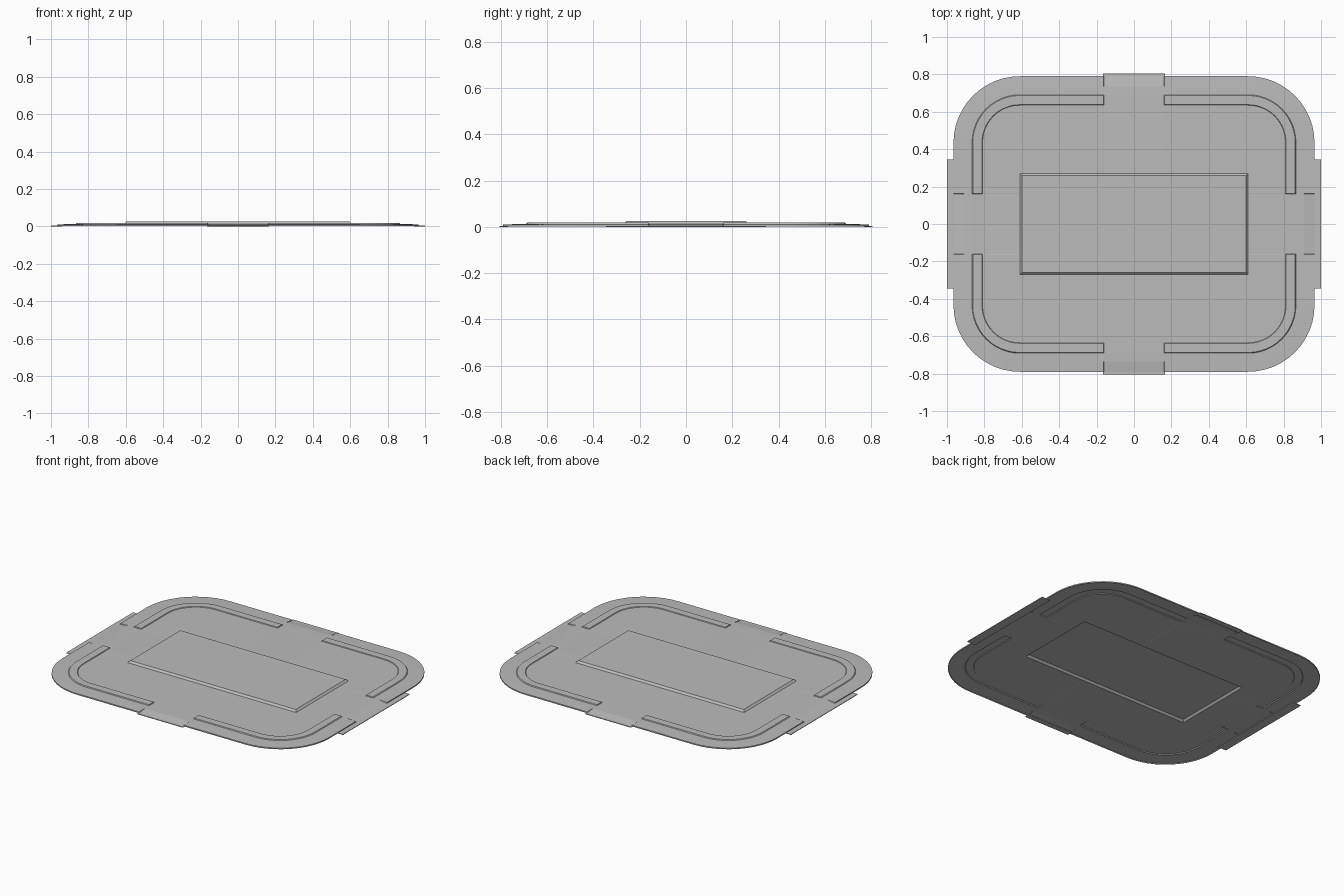
import bpy
import bmesh
from math import cos, sin, pi

cube = bpy.data.objects.get("Cube")
if cube:
    bpy.data.objects.remove(cube)

grey = bpy.data.materials.new("lid grey")
grey.use_nodes = True
grey.diffuse_color = (0.5, 0.5, 0.5, 1)
grey.node_tree.nodes["Principled BSDF"].inputs["Base Color"].default_value = (0.5, 0.5, 0.5, 1)

ARC_STEPS = 12
LATCH = 0.16      # half width of the latch gaps in the ridge
CX, CY = 0.61, 0.435


def make_object(name, bm):
    mesh = bpy.data.meshes.new(name)
    bm.to_mesh(mesh)
    bm.free()
    mesh.materials.append(grey)
    obj = bpy.data.objects.new(name, mesh)
    bpy.context.collection.objects.link(obj)
    return obj


def ring(bm, cx, cy, r, z, z_latch):
    """Rounded rectangle with a separate height across each latch gap."""
    pts = []
    corners = [(1, 1), (-1, 1), (-1, -1), (1, -1)]
    for i, (sx, sy) in enumerate(corners):
        # Latch gap in the middle of the side before this corner
        for t, h in ((-LATCH - 0.002, z), (-LATCH, z_latch), (LATCH, z_latch), (LATCH + 0.002, z)):
            side = [(cx + r, t), (-t, cy + r), (-cx - r, -t), (t, -cy - r)][i]
            pts.append((*side, h))
        for k in range(ARC_STEPS + 1):
            a = (i + k / ARC_STEPS) * pi / 2
            pts.append((sx * cx + r * cos(a), sy * cy + r * sin(a), z))
    return [bm.verts.new(p) for p in pts]


# Lid shell: lip, flange, raised ridge, recessed field and centre panel
profile = [
    (CX, CY, 0.355, 0.002, 0.002),
    (CX, CY, 0.355, 0.010, 0.004),
    (CX, CY, 0.300, 0.012, 0.012),
    (CX, CY, 0.256, 0.013, 0.013),
    (CX, CY, 0.252, 0.018, 0.013),
    (CX, CY, 0.203, 0.018, 0.013),
    (CX, CY, 0.200, 0.014, 0.013),
    (CX, 0.27, 0.0, 0.014, 0.014),
    (0.598, 0.258, 0.0, 0.026, 0.026),
]
bm = bmesh.new()
rings = [ring(bm, *p) for p in profile]
for a, b in zip(rings, rings[1:]):
    for j in range(len(a)):
        k = (j + 1) % len(a)
        bm.faces.new((a[j], a[k], b[k], b[j]))
bm.faces.new(rings[-1])
bmesh.ops.remove_doubles(bm, verts=bm.verts, dist=0.0002)
bm.normal_update()
lid = make_object("lid_shell", bm)
shell = lid.modifiers.new("thickness", "SOLIDIFY")
shell.thickness = 0.003
shell.offset = -1

# Flat tabs projecting from the four edges
def tab(name, x0, x1, y0, y1, top):
    bm = bmesh.new()
    bmesh.ops.create_cube(bm, size=1)
    for v in bm.verts:
        v.co = (x1 if v.co.x > 0 else x0, y1 if v.co.y > 0 else y0, top if v.co.z > 0 else 0)
    make_object(name, bm)


tab("left_tab", 0.94, 1.0, -0.345, 0.345, 0.004)
tab("right_tab", -1.0, -0.94, -0.345, 0.345, 0.004)
tab("back_tab", -0.165, 0.165, 0.77, 0.805, 0.004)
tab("front_tab", -0.165, 0.165, -0.805, -0.77, 0.004)
